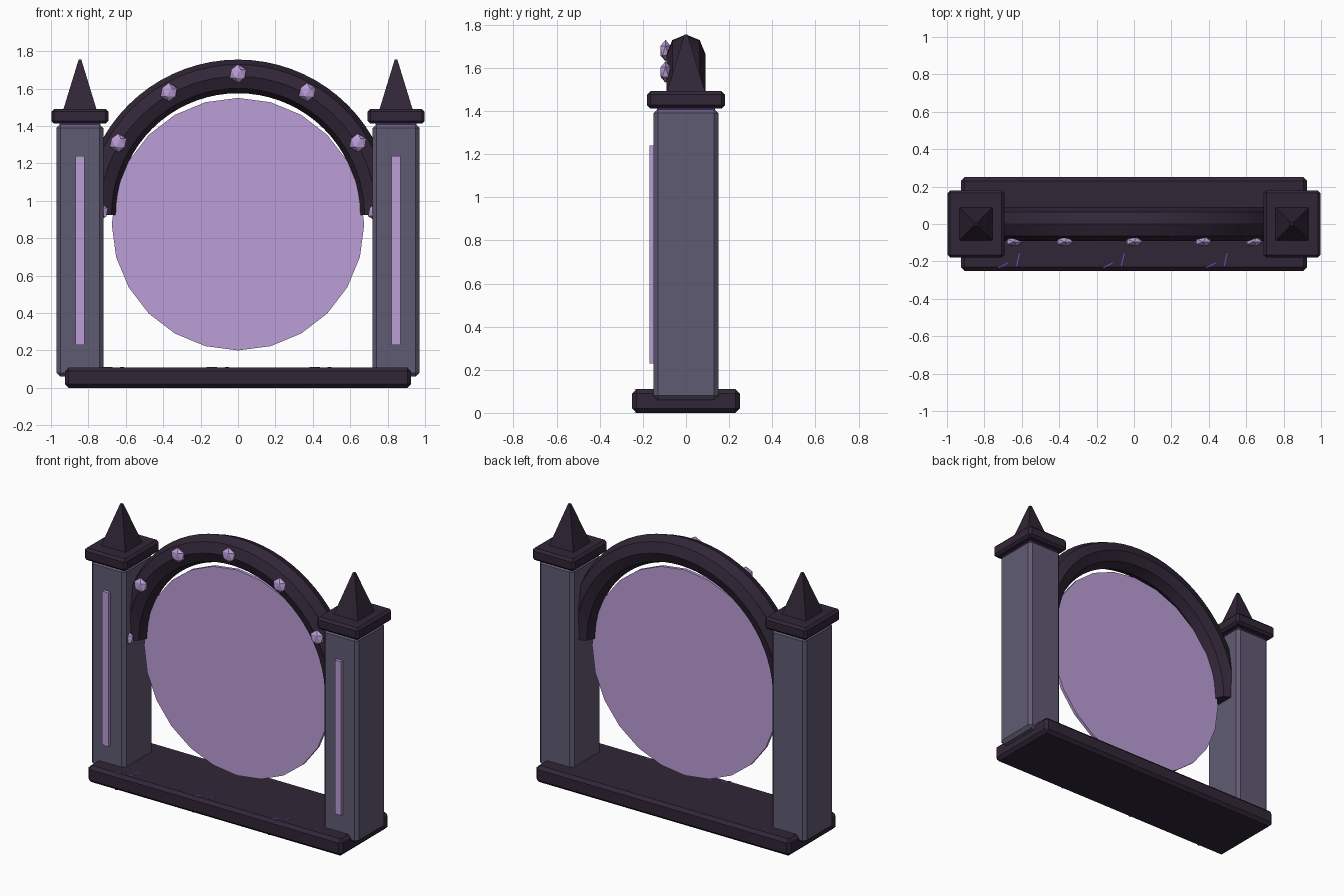
import bpy, bmesh
from math import pi, sin, cos, radians
from mathutils import Matrix, Vector

cube = bpy.data.objects.get("Cube")
if cube:
    bpy.data.objects.remove(cube, do_unlink=True)


def material(name, rgb):
    m = bpy.data.materials.new(name)
    m.use_nodes = True
    m.diffuse_color = (*rgb, 1)
    m.node_tree.nodes["Principled BSDF"].inputs["Base Color"].default_value = (*rgb, 1)
    return m


DARK = material("dark plum stone", (0.031, 0.019, 0.038))
STONE = material("grey violet stone", (0.118, 0.105, 0.173))
GLOW = material("pale lilac glow", (0.50, 0.34, 0.68))
RUNE = material("deep violet", (0.16, 0.065, 0.42))


def finish(name, bm, mat, bevel=0.0):
    bmesh.ops.recalc_face_normals(bm, faces=bm.faces)
    mesh = bpy.data.meshes.new(name)
    bm.to_mesh(mesh)
    bm.free()
    mesh.materials.append(mat)
    ob = bpy.data.objects.new(name, mesh)
    bpy.context.collection.objects.link(ob)
    if bevel:
        mod = ob.modifiers.new("Bevel", "BEVEL")
        mod.width = bevel
        mod.segments = 1
    return ob


def box(name, centre, size, mat, bevel=0.0, turn=0.0):
    bm = bmesh.new()
    bmesh.ops.create_cube(bm, size=1, matrix=Matrix.Translation(centre)
                          @ Matrix.Rotation(turn, 4, "Z")
                          @ Matrix.Diagonal((*size, 1)))
    return finish(name, bm, mat, bevel)


# Base slab
box("base", (0, 0, 0.055), (1.85, 0.5, 0.11), DARK, 0.02)

# Pillars with cap, spire and glowing inlay
for side, s in (("left", 1), ("right", -1)):
    x = s * 0.845
    box(side + "_pillar", (x, 0, 0.735), (0.25, 0.3, 1.35), STONE, 0.02)
    box(side + "_pillar_trim", (x, 0, 1.411), (0.22, 0.27, 0.006), RUNE)
    box(side + "_cap", (x, 0, 1.452), (0.305, 0.36, 0.08), DARK, 0.015)
    box(side + "_inlay", (x, -0.155, 0.735), (0.046, 0.03, 1.01), GLOW)
    bm = bmesh.new()
    bmesh.ops.create_cone(bm, cap_ends=True, segments=4, radius1=0.127, radius2=0.01,
                          depth=0.27, matrix=Matrix.Translation((x, 0, 1.62))
                          @ Matrix.Rotation(pi / 4, 4, "Z"))
    finish(side + "_spire", bm, DARK)

# Arch: an octagonal section swept through a half turn
ARCH_R, ARCH_Z = 0.74, 0.925
bm = bmesh.new()
bmesh.ops.create_circle(bm, cap_ends=True, segments=8, radius=0.09,
                        matrix=Matrix.Translation((ARCH_R, 0, ARCH_Z)))
bmesh.ops.spin(bm, geom=bm.verts[:] + bm.edges[:] + bm.faces[:],
               cent=(0, 0, ARCH_Z), axis=(0, 1, 0), angle=-pi, steps=36)
arch = finish("arch", bm, DARK)
bpy.context.view_layer.objects.active = arch
arch.select_set(True)
bpy.ops.object.shade_smooth_by_angle(angle=radians(30))
arch.select_set(False)

# Gems along the front of the arch
for i in range(7):
    a = i * pi / 6
    bm = bmesh.new()
    bmesh.ops.create_icosphere(bm, subdivisions=1, radius=0.05,
                               matrix=Matrix.Translation((ARCH_R * cos(a), -0.095,
                                                          0.94 + ARCH_R * sin(a)))
                               @ Matrix.Diagonal((1, 0.55, 1, 1)))
    finish(f"gem_{i + 1}", bm, GLOW)

# Portal disc
bm = bmesh.new()
bmesh.ops.create_cone(bm, cap_ends=True, segments=24, radius1=0.675, radius2=0.675,
                      depth=0.02, matrix=Matrix.Translation((0, 0, 0.875))
                      @ Matrix.Rotation(pi / 2, 4, "X"))
finish("portal_disc", bm, GLOW)

# Thin cracks on the top and underside of the base, near the front edge
for i, x in enumerate((-0.70, -0.14, 0.41)):
    for level, z in (("top", 0.11), ("under", 0.001)):
        for j, (dx, y, length, turn) in enumerate(((0, -0.222, 0.06, 0.5),
                                                   (0.08, -0.19, 0.07, 1.35))):
            box(f"crack_{level}_{i + 1}_{j + 1}", (x + dx, y, z),
                (length, 0.006, 0.002), RUNE, turn=turn)
